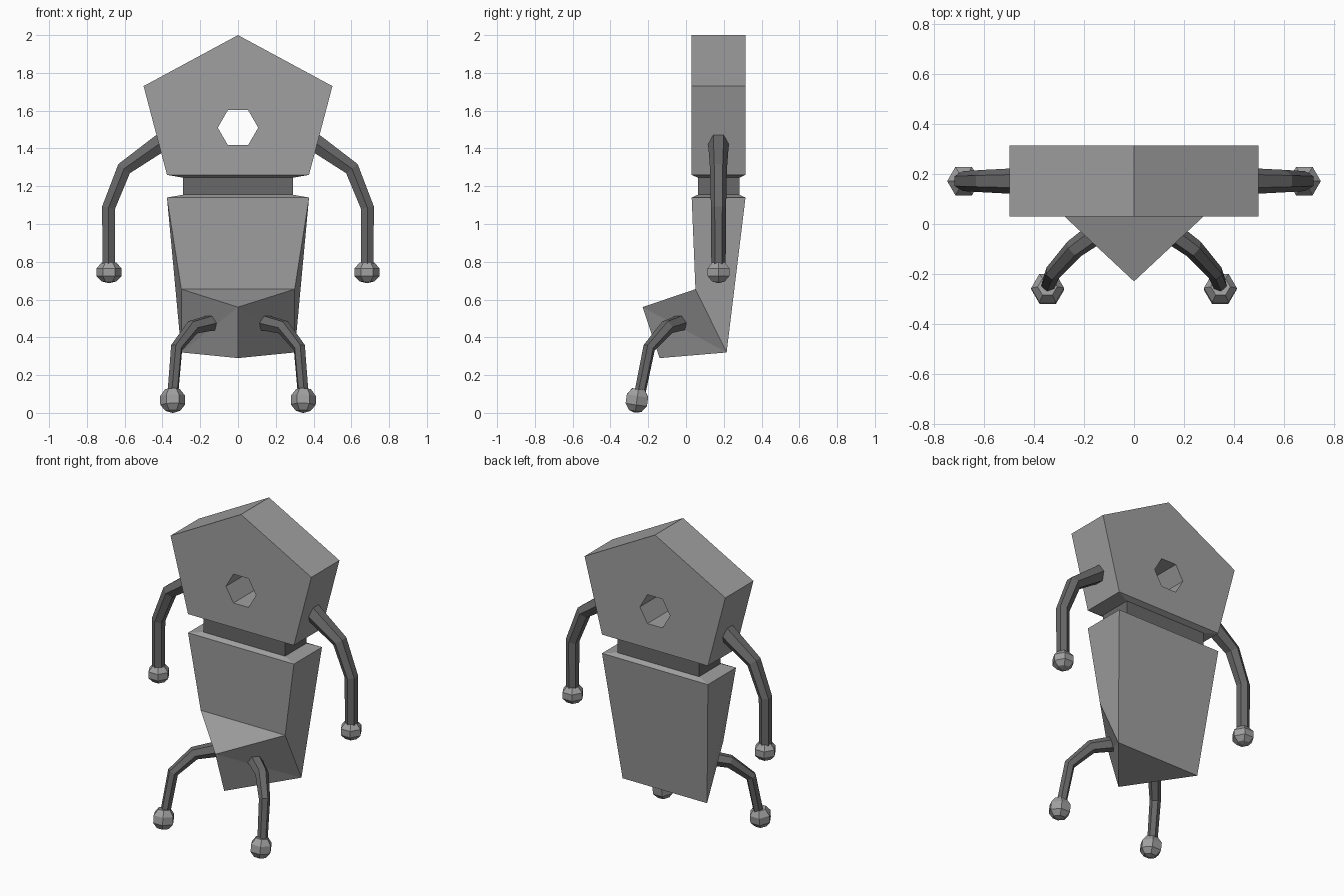
import bpy, bmesh, math
from mathutils import Vector

if "Cube" in bpy.data.objects:
    bpy.data.objects.remove(bpy.data.objects["Cube"])


def material(name, v):
    m = bpy.data.materials.new(name)
    m.diffuse_color = (v, v, v, 1)
    m.use_nodes = True
    m.node_tree.nodes["Principled BSDF"].inputs["Base Color"].default_value = m.diffuse_color
    return m


LIGHT = material("light grey", 0.35)
DARK = material("dark grey", 0.14)


def build(name, verts, faces, mat, mirror=False):
    bm = bmesh.new()
    vs = [bm.verts.new(v) for v in verts]
    for f in faces:
        bm.faces.new([vs[i] for i in f])
    bmesh.ops.recalc_face_normals(bm, faces=bm.faces)
    me = bpy.data.meshes.new(name)
    bm.to_mesh(me)
    bm.free()
    me.materials.append(mat)
    ob = bpy.data.objects.new(name, me)
    bpy.context.collection.objects.link(ob)
    if mirror:
        ob.modifiers.new("mirror", "MIRROR").use_mirror_merge = False
    return ob


def loft(name, rings, mat, mirror=False):
    """Skin equal-length rings of points and cap both ends."""
    n = len(rings[0])
    verts = [p for r in rings for p in r]
    faces = [list(range(n)), list(range(len(verts) - n, len(verts)))]
    for k in range(len(rings) - 1):
        for i in range(n):
            j = (i + 1) % n
            faces.append((k * n + i, k * n + j, k * n + n + j, k * n + n + i))
    return build(name, verts, faces, mat, mirror)


def hexagon(c, axis, ref, r):
    axis = Vector(axis).normalized()
    u = Vector(ref)
    u = (u - axis * u.dot(axis)).normalized()
    w = axis.cross(u)
    return [Vector(c) + r * (math.cos(a) * u + math.sin(a) * w)
            for a in (i * math.pi / 3 for i in range(6))]


def limb(name, path, radii, ref):
    pts = [Vector(p) for p in path]
    rings = []
    for i, p in enumerate(pts):
        t = Vector()
        if i > 0:
            t += (p - pts[i - 1]).normalized()
        if i < len(pts) - 1:
            t += (pts[i + 1] - p).normalized()
        rings.append(hexagon(p, t, ref, radii[i]))
    loft(name, rings, DARK, True)


def ball(name, c, axis, half):
    """Six-sided faceted ball with a vertical belt."""
    a = Vector(axis).normalized()
    prof = [(-1, 0.008), (-0.86, 0.039), (-0.36, 0.066), (0.36, 0.066), (0.9, 0.039)]
    loft(name, [hexagon(Vector(c) + a * h * half, a, (1, 0, 0), r) for h, r in prof],
         LIGHT, True)


def rect(x, y0, y1, z):
    return [(-x, y0, z), (x, y0, z), (x, y1, z), (-x, y1, z)]


Y0, Y1 = 0.03, 0.315

# Pentagonal head with a hexagonal through-hole
outline = [(0, 2), (0.5, 1.73), (0.376, 1.26), (-0.376, 1.26), (-0.5, 1.73)]
head = loft("head", [[(x, y, z) for x, z in outline] for y in (Y0, Y1)], LIGHT)
cutter = loft("eye_hole_cutter",
              [hexagon((0, y, 1.51), (0, 1, 0), (1, 0, 0), 0.107) for y in (-0.2, 0.6)], LIGHT)
cutter.hide_render = True
cutter.hide_set(True)
cut = head.modifiers.new("eye_hole", "BOOLEAN")
cut.operation = "DIFFERENCE"
cut.solver = "EXACT"
cut.object = cutter

# Sloping underside of the head, and the neck
loft("head_underside", [rect(0.376, Y0, Y1, 1.26), rect(0.29, 0.063, 0.282, 1.245)], LIGHT)
loft("neck", [rect(0.29, 0.063, 0.282, 1.15), rect(0.29, 0.063, 0.282, 1.25)], DARK)

# Tapered torso with a pointed belly
torso = (rect(0.29, 0.063, 0.282, 1.155) + rect(0.376, Y0, Y1, 1.14)
         + [(-0.3, 0.05, 0.655), (0.3, 0.05, 0.655), (0.3, 0.215, 0.32), (-0.3, 0.215, 0.32),
            (0, -0.23, 0.56), (0, -0.14, 0.29)])
build("torso", torso, [
    (0, 1, 2, 3), (0, 1, 5, 4), (1, 2, 6, 5), (2, 3, 7, 6), (3, 0, 4, 7),
    (4, 5, 9, 8), (6, 7, 11, 10), (5, 6, 10, 9), (4, 7, 11, 8),
    (8, 9, 12), (9, 10, 12), (10, 13, 12), (8, 11, 12), (11, 13, 12), (10, 11, 13)], LIGHT)

# Arms and hands
limb("arms", [(0.39, 0.172, 1.443), (0.603, 0.172, 1.293), (0.685, 0.172, 1.087), (0.685, 0.172, 0.77)],
     [0.056, 0.045, 0.04, 0.038], (0, 1, 0))
ball("hands", (0.683, 0.172, 0.745), (0, 0, 1), 0.057)

# Legs and feet
limb("legs", [(0.115, -0.01, 0.483), (0.24, -0.1, 0.453), (0.325, -0.195, 0.345), (0.345, -0.245, 0.1)],
     [0.047, 0.04, 0.033, 0.03], (0.74, 0.67, 0))
ball("feet", (0.346, -0.26, 0.067), (0.02, 0.14, 1), 0.066)
